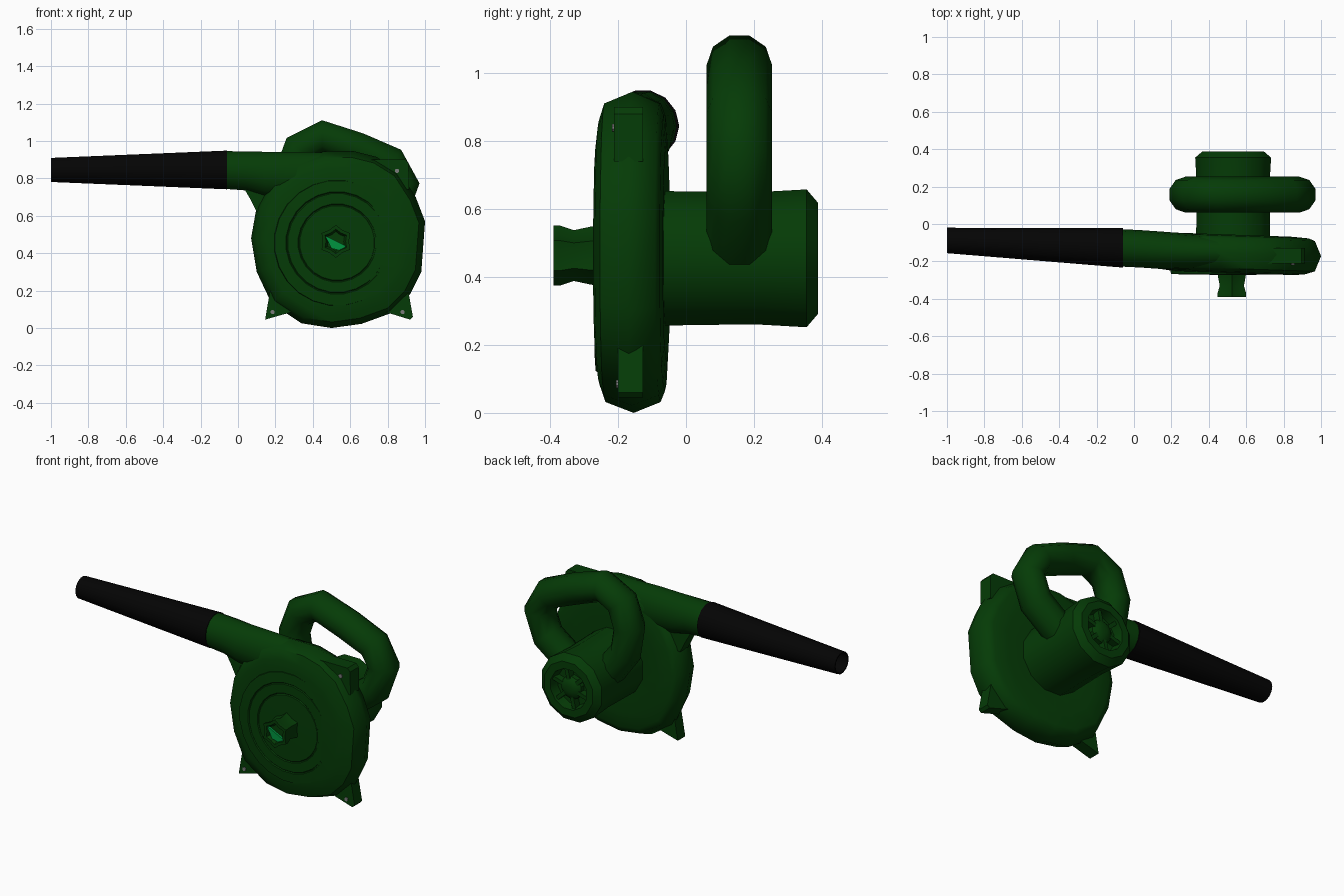
import bpy, bmesh
from math import sin, cos, pi, radians
from mathutils import Vector

if "Cube" in bpy.data.objects:
    bpy.data.objects.remove(bpy.data.objects["Cube"])


def material(name, color):
    m = bpy.data.materials.new(name)
    m.diffuse_color = (*color, 1)
    m.use_nodes = True
    m.node_tree.nodes["Principled BSDF"].inputs["Base Color"].default_value = m.diffuse_color
    return m


GREEN = material("dark_green", (0.0015, 0.044, 0.002))
BRIGHT = material("bright_green", (0.0, 0.3, 0.05))
BLACK = material("black", (0.0012, 0.0012, 0.0012))
GREY = material("screw_grey", (0.2, 0.2, 0.2))
CX, CZ = 0.53, 0.455  # axis of fan and motor


def loft(name, rings, mat, caps=True, smooth=35):
    """Skin a list of equal-length point rings."""
    bm = bmesh.new()
    loops = [[bm.verts.new(p) for p in ring] for ring in rings]
    n = len(loops[0])
    for a, b in zip(loops, loops[1:]):
        for i in range(n):
            j = (i + 1) % n
            bm.faces.new((a[i], a[j], b[j], b[i]))
    if caps:
        bm.faces.new(loops[0])
        bm.faces.new(loops[-1])
    bmesh.ops.recalc_face_normals(bm, faces=bm.faces)
    me = bpy.data.meshes.new(name)
    bm.to_mesh(me)
    bm.free()
    me.materials.append(mat)
    ob = bpy.data.objects.new(name, me)
    bpy.context.collection.objects.link(ob)
    if smooth:
        bpy.ops.object.select_all(action='DESELECT')
        ob.select_set(True)
        bpy.context.view_layer.objects.active = ob
        bpy.ops.object.shade_smooth_by_angle(angle=radians(smooth))
    return ob


def lathe(name, profile, mat, n, cx=CX, cz=CZ, smooth=35):
    """Turn (radius, y) pairs around an axis parallel to y."""
    rings = [[(cx + r * cos(2 * pi * (i + .5) / n), y, cz + r * sin(2 * pi * (i + .5) / n))
              for i in range(n)] for r, y in profile]
    return loft(name, rings, mat, smooth=smooth)


def prism(name, outline, y0, y1, mat):
    return loft(name, [[(x, y, z) for x, z in outline] for y in (y0, y1)], mat, smooth=0)


def x_ring(x, y, z, ry, rz, n=14):
    return [(x, y + ry * cos(2 * pi * i / n), z + rz * sin(2 * pi * i / n)) for i in range(n)]


# Fan housing: scroll outline stepped inwards towards front and back
scroll = [(0.62, 0.945), (0.74, 0.915), (0.86, 0.84), (0.95, 0.70), (1.0, 0.57),
          (0.98, 0.30), (0.92, 0.18), (0.82, 0.08), (0.66, 0.022), (0.50, 0.0),
          (0.34, 0.025), (0.18, 0.13), (0.10, 0.30), (0.07, 0.48), (0.10, 0.65),
          (0.17, 0.78), (0.30, 0.90), (0.46, 0.945)]
steps = [(0.45, -0.06), (0.66, -0.057), (0.86, -0.063), (0.93, -0.076),
         (1.0, -0.155), (0.93, -0.238), (0.82, -0.255), (0.70, -0.262)]
loft("fan_housing", [[(CX + s * (x - CX), y - 0.035 * s * (x - CX), CZ + s * (z - CZ))
                      for x, z in scroll] for s, y in steps], GREEN, smooth=50)

# Front plate with concentric grooves
plate = [(0.34, -0.24), (0.335, -0.266)]
for r in (0.27, 0.205):
    plate += [(r + 0.005, -0.270), (r, -0.265), (r - 0.005, -0.270)]
plate += [(0.09, -0.272)]
lathe("grooved_front_plate", plate, GREEN, 24)

# Outlet leaving the scroll, then the black nozzle
loft("outlet", [x_ring(0.55, -0.15, 0.82, 0.08, 0.12), x_ring(0.30, -0.147, 0.815, 0.095, 0.13),
                x_ring(0.14, -0.14, 0.825, 0.10, 0.12), x_ring(0.04, -0.133, 0.84, 0.10, 0.107),
                x_ring(-0.08, -0.127, 0.845, 0.10, 0.103)], GREEN, smooth=45)
prism("outlet_fillet", [(0.03, 0.75), (0.065, 0.69), (0.10, 0.62), (0.25, 0.65), (0.25, 0.8)],
      -0.165, -0.085, GREEN)
loft("nozzle", [x_ring(-0.06, -0.127, 0.845, 0.106, 0.106), x_ring(-1.0, -0.088, 0.845, 0.068, 0.066),
                x_ring(-1.0, -0.088, 0.845, 0.060, 0.058), x_ring(-0.2, -0.121, 0.845, 0.09, 0.09)],
     BLACK, smooth=40)

# Lobed knob on the front, pinched in the middle
N = 12
loft("front_knob", [[(0.523 + s * (0.088 if i % 2 else 0.07) * cos(2 * pi * i / N), y,
                      0.463 + s * (0.088 if i % 2 else 0.07) * sin(2 * pi * i / N))
                     for i in range(N)]
                    for s, y in ((1, -0.26), (0.97, -0.28), (0.85, -0.33), (1, -0.37),
                                 (1, -0.39), (0.75, -0.39), (0.6, -0.37))], GREEN, smooth=25)
prism("knob_centre", [(0.465, 0.495), (0.50, 0.425), (0.565, 0.41), (0.575, 0.44)],
      -0.36, -0.383, BRIGHT)

# Motor casing with open, ribbed rear end
lathe("motor_casing", [(0.205, -0.08), (0.201, 0.20), (0.21, 0.355), (0.17, 0.388),
                       (0.125, 0.388), (0.115, 0.33)], GREEN, 12)
lathe("rear_hub", [(0.07, 0.32), (0.07, 0.36), (0.05, 0.378), (0.02, 0.384)], GREEN, 10)
for k in range(6):
    a = k * pi / 3 + 0.3
    d, t = Vector((cos(a), sin(a))), Vector((-sin(a), cos(a))) * 0.012
    c = Vector((CX, CZ))
    prism(f"vent_rib_{k + 1}", [c + d * .05 + t, c + d * .05 - t, c + d * .135 - t, c + d * .135 + t],
          0.325, 0.372, GREEN)

# Loop handle: oval section swept along a path in the xz plane
path = [Vector(p) for p in ((0.42, 0.50), (0.30, 0.66), (0.275, 0.82), (0.325, 0.96), (0.45, 1.025),
                            (0.64, 0.96), (0.82, 0.885), (0.885, 0.77), (0.83, 0.62), (0.60, 0.45))]
rings = []
for i, p in enumerate(path):
    t = (path[min(i + 1, len(path) - 1)] - path[max(i - 1, 0)]).normalized()
    n = Vector((-t.y, t.x))
    ring = []
    for k in range(10):
        a = 2 * pi * k / 10
        q = p + n * 0.09 * sin(a)
        ring.append((q.x, 0.157 + 0.096 * cos(a), q.y))
    rings.append(ring)
loft("loop_handle", rings, GREEN, smooth=50)

# Mounting feet and upper lug, each with a screw
lugs = {"left_foot": ([(0.145, 0.045), (0.175, 0.22), (0.35, 0.25), (0.34, 0.10)], (0.185, 0.085)),
        "right_foot": ([(0.92, 0.045), (0.935, 0.06), (0.91, 0.20), (0.72, 0.25), (0.74, 0.10)],
                       (0.88, 0.085)),
        "upper_lug": ([(0.73, 0.74), (0.70, 0.90), (0.895, 0.90), (0.912, 0.88), (0.915, 0.74)],
                      (0.85, 0.84))}
for name, (outline, (sx, sz)) in lugs.items():
    y0 = -0.212 if name == "upper_lug" else -0.20
    prism(name, outline, y0, -0.127, GREEN)
    lathe(name + "_screw", [(0.012, y0 + 0.02), (0.012, y0 - 0.006)], GREY, 8, sx, sz)
